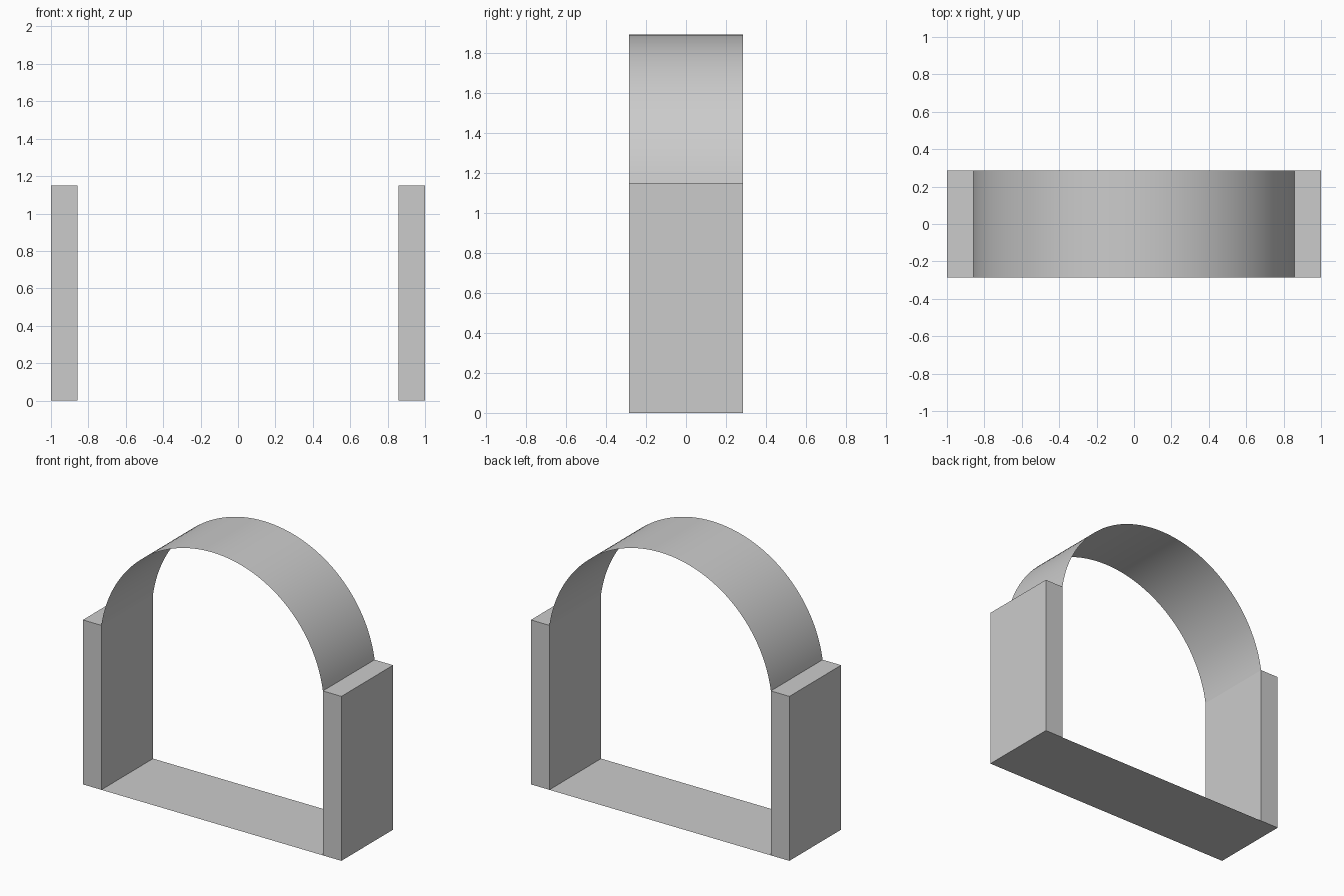
import bpy, bmesh, math

if "Cube" in bpy.data.objects:
    bpy.data.objects.remove(bpy.data.objects["Cube"])

D = 0.2857            # half depth
XI, XO = 0.857, 1.0   # inner and outer pier faces
SPRING, TOP = 1.15, 1.89


def add_object(name, bm):
    mesh = bpy.data.meshes.new(name)
    bm.to_mesh(mesh)
    bm.free()
    obj = bpy.data.objects.new(name, mesh)
    bpy.context.collection.objects.link(obj)
    return obj


def sheet(name, profile, smooth=False):
    """Open strip: an x-z profile swept through the depth."""
    bm = bmesh.new()
    rows = [(bm.verts.new((x, -D, z)), bm.verts.new((x, D, z))) for x, z in profile]
    for (a, b), (c, d) in zip(rows, rows[1:]):
        bm.faces.new((a, c, d, b)).smooth = smooth
    return add_object(name, bm)


# Side piers, open underneath where the floor closes them
for side, name in ((-1, "left_pier"), (1, "right_pier")):
    bm = bmesh.new()
    bmesh.ops.create_cube(bm, size=1)
    for v in bm.verts:
        v.co = (v.co.x * (XO - XI) + side * (XO + XI) / 2,
                v.co.y * 2 * D, (v.co.z + 0.5) * SPRING)
    bm.normal_update()
    under = [f for f in bm.faces if f.normal.z < -0.5]
    bmesh.ops.delete(bm, geom=under, context='FACES_ONLY')
    add_object(name, bm)

# Thin floor
sheet("floor", [(-XO, 0), (XO, 0)])

# Thin vault: circular arc through both inner pier edges and the crown
rise = TOP - SPRING
r = (XI ** 2 + rise ** 2) / (2 * rise)
cz = TOP - r
half = math.atan2(XI, SPRING - cz)
N = 64
arc = [(r * math.sin(t), cz + r * math.cos(t))
       for t in (half * (2 * i / N - 1) for i in range(N + 1))]
sheet("arched_vault", arc, smooth=True)
